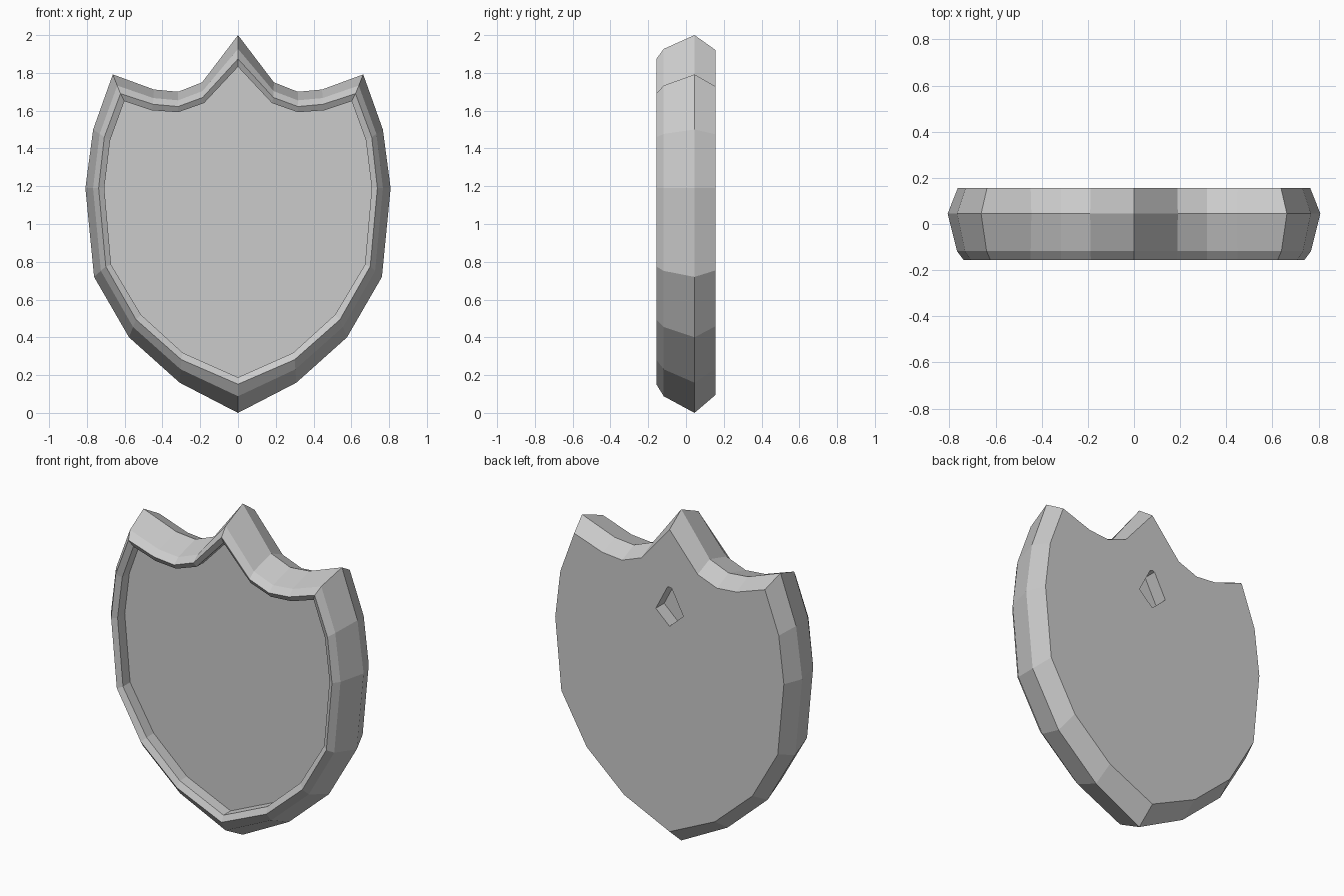
import bpy, bmesh

if "Cube" in bpy.data.objects:
    bpy.data.objects.remove(bpy.data.objects["Cube"])

# Right half profiles (x, z), top spike to bottom point: outer ridge, rim crest, recess edge
OUTER = [(0, 2.0), (.19, 1.75), (.317, 1.70), (.445, 1.712), (.663, 1.792), (.767, 1.50),
         (.808, 1.19), (.762, .72), (.577, .40), (.309, .16), (0, 0)]
CREST = [(0, 1.874), (.187, 1.67), (.317, 1.622), (.45, 1.634), (.622, 1.69), (.708, 1.46),
         (.738, 1.19), (.70, .775), (.54, .494), (.30, .282), (0, .152)]
RECESS = [(0, 1.832), (.18, 1.64), (.317, 1.592), (.456, 1.602), (.602, 1.65), (.677, 1.443),
          (.708, 1.19), (.672, .785), (.514, .52), (.292, .318), (0, .188)]


def mix(a, b, t):
    return [(p[0] + (q[0] - p[0]) * t, p[1] + (q[1] - p[1]) * t) for p, q in zip(a, b)]


def mirrored(half):
    return half + [(-x, z) for x, z in half[-2:0:-1]]


def loft(name, rings):
    """Closed solid through (outline, y) rings, capped at both ends."""
    bm = bmesh.new()
    loops = [[bm.verts.new((x, y, z)) for x, z in outline] for outline, y in rings]
    n = len(loops[0])
    for a, b in zip(loops, loops[1:]):
        for i in range(n):
            j = (i + 1) % n
            bm.faces.new((a[i], a[j], b[j], b[i]))
    bm.faces.new(loops[0])
    bm.faces.new(loops[-1])
    bmesh.ops.recalc_face_normals(bm, faces=bm.faces)
    mesh = bpy.data.meshes.new(name)
    bm.to_mesh(mesh)
    bm.free()
    obj = bpy.data.objects.new(name, mesh)
    bpy.context.collection.objects.link(obj)
    return obj


# Shield body: back face, ridge, bevel, rim crest, recessed front panel
bevel = mirrored(mix(OUTER, CREST, .58))
back = mirrored(mix(OUTER, CREST, .63))
recess = mirrored(RECESS)
shield = loft("shield_body", [(back, .157), (mirrored(OUTER), .045), (bevel, -.118),
                              (mirrored(CREST), -.157), (recess, -.138), (recess, -.07)])

# Hanging slot in the back
slot = mirrored([(0, 1.572), (.015, 1.568), (.092, 1.42), (0, 1.336)])
cutter = loft("slot_cutter", [(slot, .077), (slot, .25)])
cutter.hide_render = True
mod = shield.modifiers.new("hanging_slot", 'BOOLEAN')
mod.operation = 'DIFFERENCE'
mod.solver = 'EXACT'
mod.object = cutter
bpy.context.view_layer.objects.active = shield
shield.select_set(True)
bpy.ops.object.modifier_apply(modifier=mod.name)
bpy.data.objects.remove(cutter, do_unlink=True)
